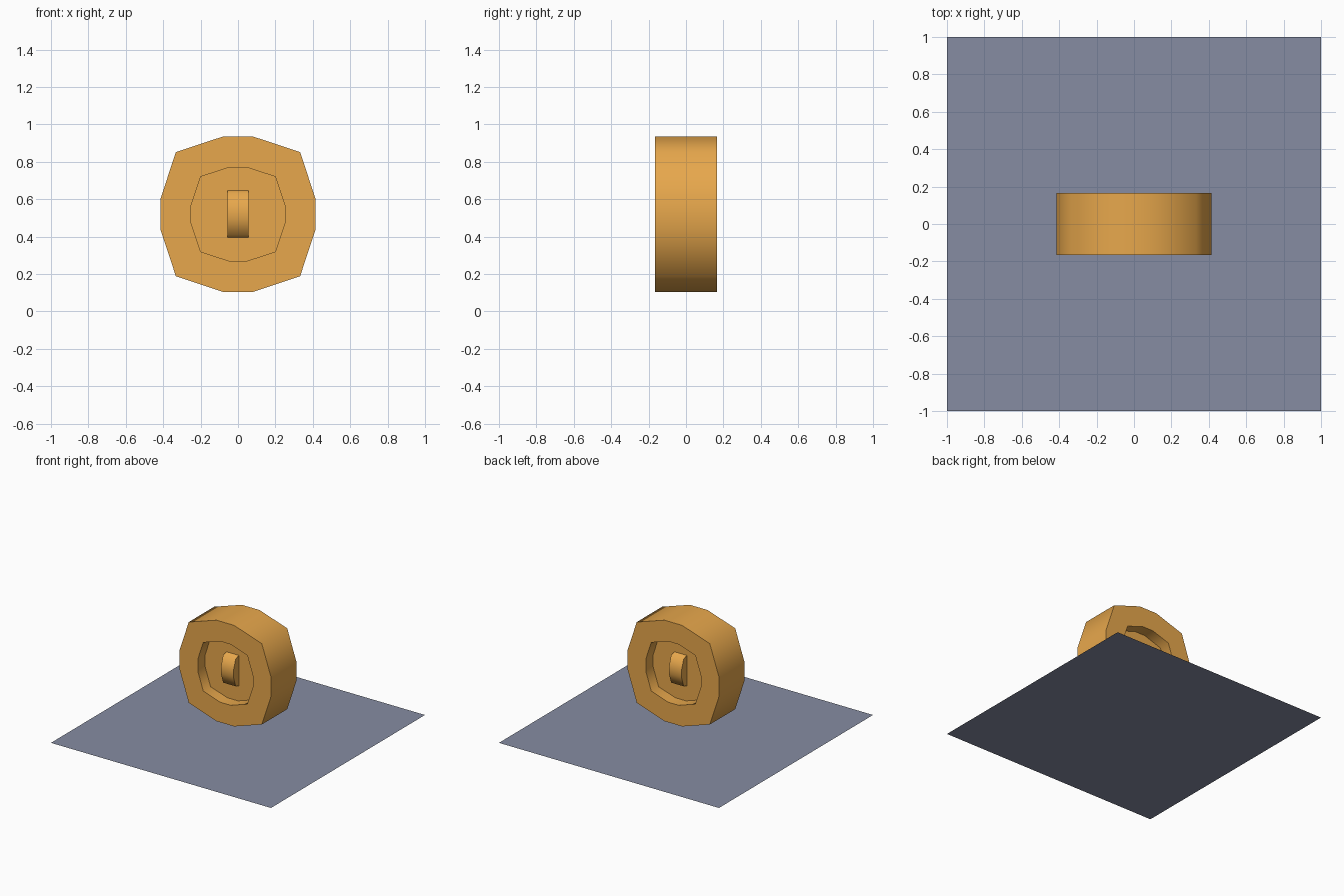
import bpy, bmesh, math
from mathutils import Matrix

if "Cube" in bpy.data.objects:
    bpy.data.objects.remove(bpy.data.objects["Cube"])


def material(name, rgb):
    m = bpy.data.materials.new(name)
    m.diffuse_color = (*rgb, 1.0)
    m.use_nodes = True
    m.node_tree.nodes["Principled BSDF"].inputs["Base Color"].default_value = m.diffuse_color
    return m


amber = material("amber", (0.80, 0.388, 0.072))
slate = material("slate", (0.238, 0.262, 0.36))
CENTRE_Z = 0.52


def outline(r):
    """Rounded-square outline with 12 points and half-width r."""
    a, b = 0.195 * r, 0.8 * r
    quarter = [(r, a), (b, b), (a, r)]
    pts = []
    for k in range(4):
        c, s = round(math.cos(k * math.pi / 2)), round(math.sin(k * math.pi / 2))
        pts += [(c * x - s * z, s * x + c * z) for x, z in quarter]
    return pts


def finish(name, bm, mat):
    bmesh.ops.recalc_face_normals(bm, faces=bm.faces)
    me = bpy.data.meshes.new(name)
    bm.to_mesh(me)
    bm.free()
    me.materials.append(mat)
    ob = bpy.data.objects.new(name, me)
    bpy.context.collection.objects.link(ob)
    return ob


def swept(name, loops, turn=0.0):
    """Skin a list of (radius, y) outlines and cap both ends."""
    bm = bmesh.new()
    rings = [[bm.verts.new((x, y, z)) for x, z in outline(r)] for r, y in loops]
    for p, q in zip(rings, rings[1:]):
        for i in range(12):
            j = (i + 1) % 12
            bm.faces.new((p[i], p[j], q[j], q[i]))
    bm.faces.new(rings[0])
    bm.faces.new(rings[-1])
    bm.transform(Matrix.Translation((0, 0, CENTRE_Z)) @ Matrix.Rotation(turn, 4, 'Z'))
    ob = finish(name, bm, amber)
    bpy.ops.object.select_all(action='DESELECT')
    bpy.context.view_layer.objects.active = ob
    ob.select_set(True)
    bpy.ops.object.shade_smooth_by_angle(angle=math.radians(60))
    return ob


# Wheel with a recess on both sides
swept("wheel", [(0.25, -0.07), (0.25, -0.165), (0.415, -0.165),
                (0.415, 0.165), (0.25, 0.165), (0.25, 0.07)])

# Small cross wheel poking out of both recesses
swept("hub", [(0.14, -0.057), (0.14, 0.057)], math.pi / 2)

# Flat square base
bm = bmesh.new()
bmesh.ops.create_grid(bm, x_segments=1, y_segments=1, size=1.0)
base = finish("base_plane", bm, slate)
if base.data.polygons[0].normal.z < 0:
    base.data.flip_normals()
